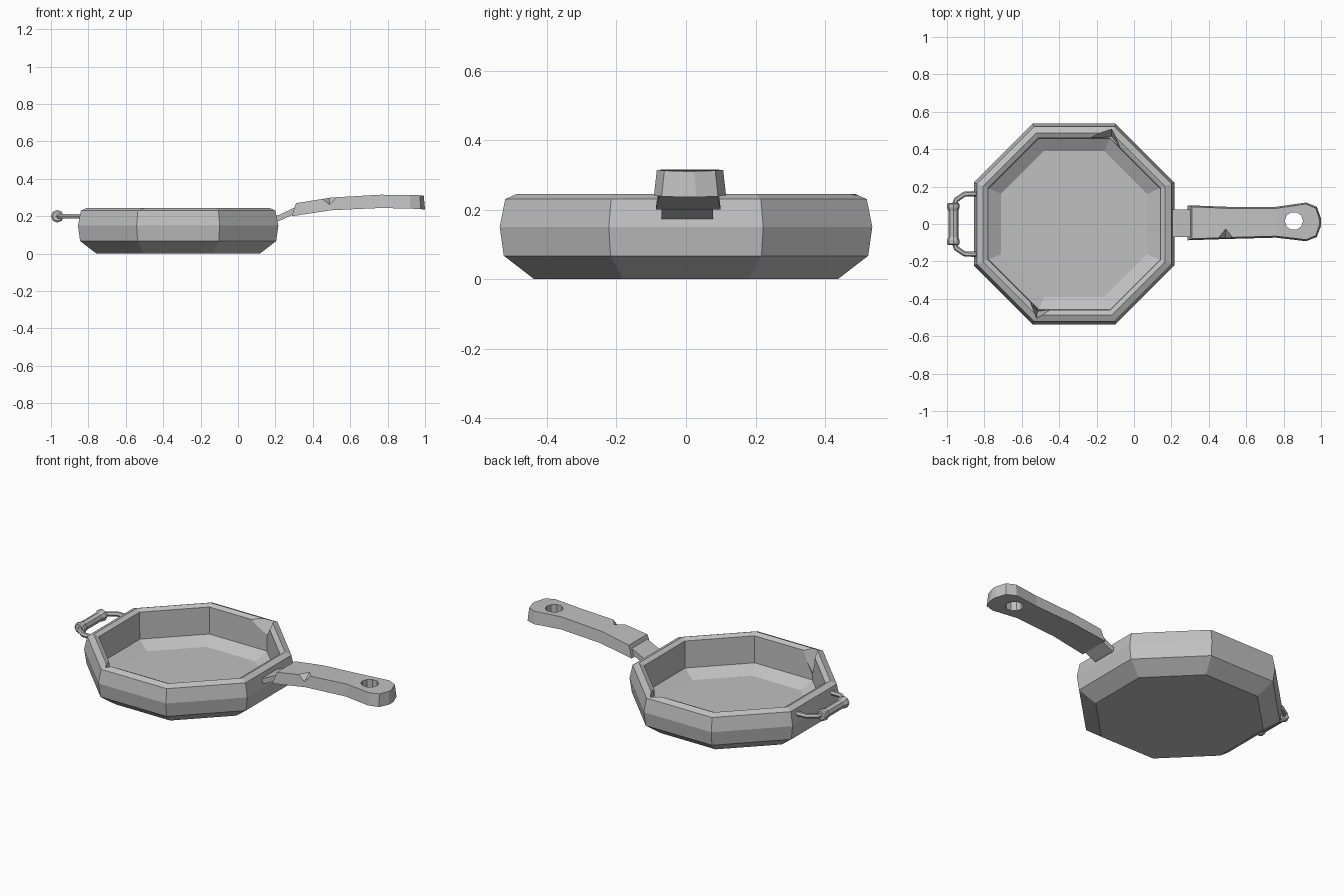
import bpy, bmesh, math
from mathutils import Vector

cube = bpy.data.objects.get("Cube")
if cube:
    bpy.data.objects.remove(cube, do_unlink=True)

iron = bpy.data.materials.new("grey_iron")
iron.use_nodes = True
iron.diffuse_color = (0.53, 0.53, 0.53, 1)
iron.node_tree.nodes["Principled BSDF"].inputs["Base Color"].default_value = (0.53, 0.53, 0.53, 1)


def finish(name, bm):
    bmesh.ops.recalc_face_normals(bm, faces=bm.faces)
    mesh = bpy.data.meshes.new(name)
    bm.to_mesh(mesh)
    bm.free()
    mesh.materials.append(iron)
    ob = bpy.data.objects.new(name, mesh)
    bpy.context.scene.collection.objects.link(ob)
    return ob


def loft(name, rings):
    """Skin a list of equal-length closed rings and cap both ends."""
    bm = bmesh.new()
    rows = [[bm.verts.new(p) for p in ring] for ring in rings]
    n = len(rows[0])
    for a, b in zip(rows, rows[1:]):
        for i in range(n):
            j = (i + 1) % n
            bm.faces.new((a[i], a[j], b[j], b[i]))
    bm.faces.new(rows[0])
    bm.faces.new(rows[-1])
    return finish(name, bm)


def cut(target, cutter):
    cutter.hide_render = True
    cutter.hide_viewport = True
    cutter.display_type = 'WIRE'
    mod = target.modifiers.new(cutter.name, 'BOOLEAN')
    mod.operation = 'DIFFERENCE'
    mod.solver = 'EXACT'
    mod.object = cutter


def chip(name, points):
    bm = bmesh.new()
    for p in points:
        bm.verts.new(p)
    bmesh.ops.convex_hull(bm, input=bm.verts)
    return finish(name, bm)


def octagon(apothem, z):
    r = apothem / math.cos(math.pi / 8)
    return [(-0.32 + r * math.cos((k + 0.5) * math.pi / 4),
             r * math.sin((k + 0.5) * math.pi / 4), z) for k in range(8)]


def tube_rings(path, radii, sides):
    """Rings around a path lying in a horizontal plane."""
    pts = [Vector(p) for p in path]
    rings = []
    for i, p in enumerate(pts):
        d = (pts[min(i + 1, len(pts) - 1)] - pts[max(i - 1, 0)]).normalized()
        side = d.cross(Vector((0, 0, 1)))
        rings.append([p + radii[i] * (side * math.cos(t) + Vector((0, 0, math.sin(t))))
                      for t in [2 * math.pi * k / sides for k in range(sides)]])
    return rings


# Pan bowl: outer wall, two-sided rim, inner wall and floor
profile = [(0.437, 0), (0.524, 0.067), (0.536, 0.15), (0.52, 0.23), (0.487, 0.245),
           (0.461, 0.232), (0.458, 0.073), (0.39, 0.03)]
pan = loft("pan_bowl", [octagon(a, z) for a, z in profile])

# Worn chips on the inner rim
cut(pan, chip("rim_chip_back", [(-0.25, 0.455, 0.235), (-0.12, 0.515, 0.25), (-0.075, 0.41, 0.235),
                                (-0.12, 0.468, 0.155), (-0.2, 0.38, 0.3)]))
cut(pan, chip("rim_chip_front", [(-0.56, -0.405, 0.235), (-0.52, -0.505, 0.25), (-0.44, -0.455, 0.235),
                                 (-0.516, -0.468, 0.09), (-0.42, -0.36, 0.3)]))

# Neck joining bowl and handle
loft("handle_neck", [[(x, -0.07, lo), (x, 0.077, lo), (x, 0.077, hi), (x, -0.07, hi)]
                     for x, lo, hi in [(0.17, 0.16, 0.19), (0.22, 0.175, 0.207),
                                       (0.33, 0.225, 0.26)]])

# Long handle, narrowing towards its top: underside x, top x, right edge, left edge, underside, top
stations = [(0.287, 0.31, -0.087, 0.10, 0.20, 0.27), (0.50, 0.50, -0.08, 0.092, 0.232, 0.30),
            (0.76, 0.76, -0.073, 0.092, 0.244, 0.315), (0.92, 0.92, -0.092, 0.115, 0.241, 0.314),
            (0.977, 0.972, -0.07, 0.092, 0.238, 0.312), (1.0, 0.993, -0.01, 0.03, 0.236, 0.31)]
handle = loft("long_handle", [[(xl, r, lo), (xl, l, lo), (xh, l - 0.008, hi), (xh, r + 0.008, hi)]
                              for xl, xh, r, l, lo, hi in stations])
cut(handle, loft("hanging_hole", [[(0.855 + 0.049 * math.cos(k * math.pi / 5),
                                    0.016 + 0.049 * math.sin(k * math.pi / 5), z)
                                   for k in range(10)] for z in (0.1, 0.4)]))
cut(handle, chip("handle_chip", [(0.437, -0.083, 0.296), (0.541, -0.083, 0.306), (0.49, -0.022, 0.302),
                                 (0.49, -0.088, 0.253), (0.49, -0.12, 0.36)]))

# Side grip: two bent rods and a collared bar
for s, name in ((1, "grip_rod_left"), (-1, "grip_rod_right")):
    path = [(-0.82, s * 0.163, 0.2), (-0.905, s * 0.16, 0.2),
            (-0.95, s * 0.13, 0.2), (-0.966, s * 0.09, 0.2)]
    loft(name, tube_rings(path, [0.014] * 4, 6))
bar = [(0.112, 0.026), (0.106, 0.034), (0.088, 0.034), (0.07, 0.027)]
bar += [(-y, r) for y, r in reversed(bar)]
loft("grip_bar", tube_rings([(-0.966, y, 0.2) for y, r in bar], [r for y, r in bar], 8))
